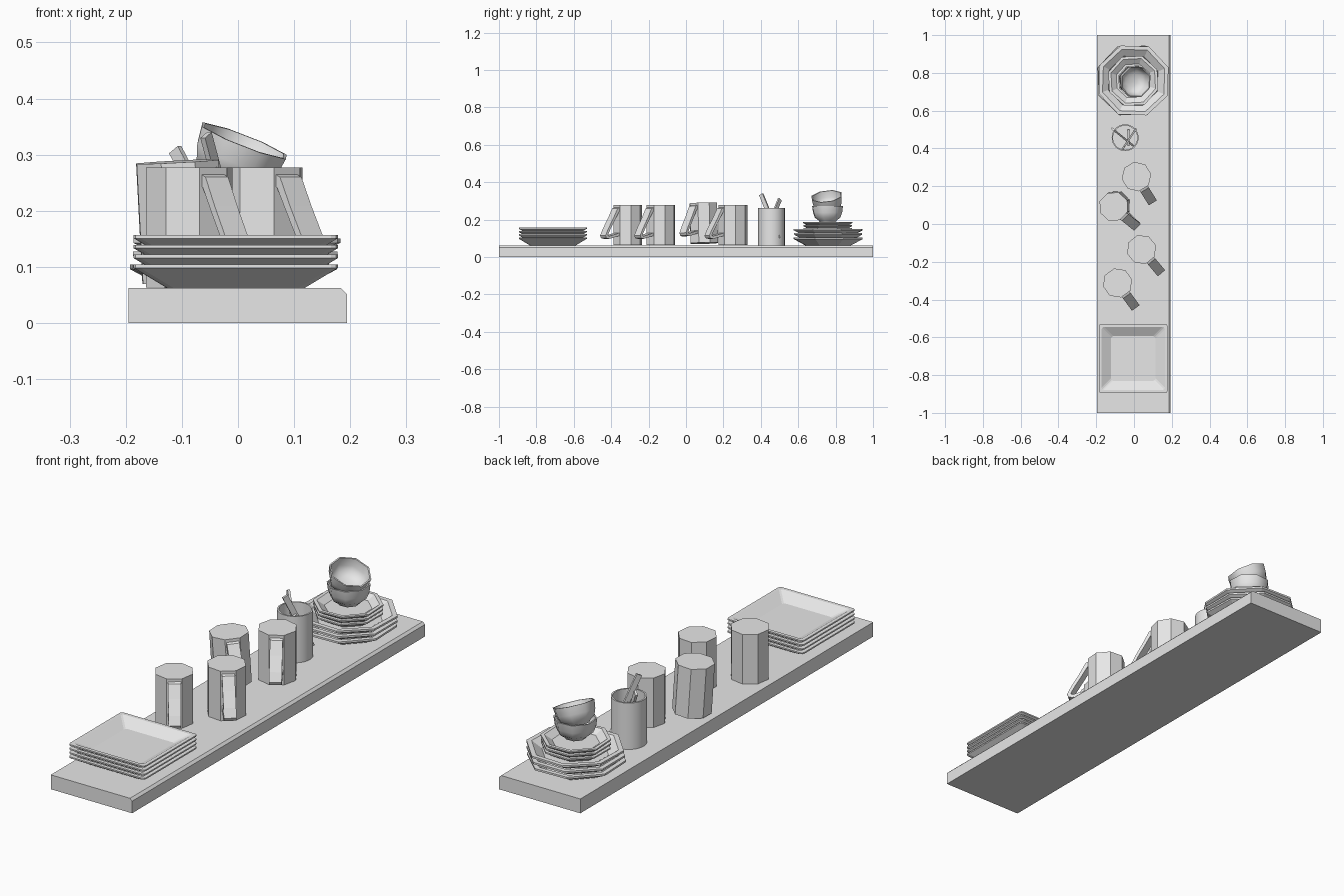
import bpy, bmesh, math
from mathutils import Vector, Matrix

if "Cube" in bpy.data.objects:
    bpy.data.objects.remove(bpy.data.objects["Cube"])

grey = bpy.data.materials.new("light_grey")
grey.diffuse_color = (0.8, 0.8, 0.8, 1)
grey.use_nodes = True
grey.node_tree.nodes["Principled BSDF"].inputs["Base Color"].default_value = grey.diffuse_color


def finish(name, bm, mat=None, smooth=None):
    bmesh.ops.recalc_face_normals(bm, faces=bm.faces)
    me = bpy.data.meshes.new(name)
    bm.to_mesh(me)
    bm.free()
    me.materials.append(grey)
    ob = bpy.data.objects.new(name, me)
    bpy.context.collection.objects.link(ob)
    if mat:
        ob.matrix_world = mat
    if smooth:
        bpy.ops.object.select_all(action='DESELECT')
        ob.select_set(True)
        bpy.context.view_layer.objects.active = ob
        bpy.ops.object.shade_smooth_by_angle(angle=math.radians(smooth))
    return ob


def loft(rings, cyclic=False):
    """Bridge matching rings of points; cap both ends, or close end to start."""
    bm = bmesh.new()
    vr = [[bm.verts.new(p) for p in r] for r in rings]
    n = len(vr[0])
    pairs = list(zip(vr, vr[1:])) + ([(vr[-1], vr[0])] if cyclic else [])
    for a, b in pairs:
        for i in range(n):
            j = (i + 1) % n
            bm.faces.new((a[i], a[j], b[j], b[i]))
    if not cyclic:
        bm.faces.new(vr[0])
        bm.faces.new(vr[-1])
    return bm


def circle(r, z, n, turn=0.0):
    return [(r * math.cos(turn + math.tau * i / n), r * math.sin(turn + math.tau * i / n), z)
            for i in range(n)]


def rounded_square(h, z, c):
    pts = []
    for k in range(4):
        for a in (0, 45, 90):
            t = math.radians(a)
            v = Vector((h - c + c * math.cos(t), h - c + c * math.sin(t), z))
            pts.append(Matrix.Rotation(k * math.pi / 2, 3, 'Z') @ v)
    return pts


def place(x, y, z, turn=0.0):
    return Matrix.Translation((x, y, z)) @ Matrix.Rotation(math.radians(turn), 4, 'Z')


# Shelf board with one chamfered long edge
section = [(-0.195, 0), (0.194, 0), (0.194, 0.052), (0.184, 0.062), (-0.195, 0.062)]
finish("shelf", loft([[(x, y, z) for x, z in section] for y in (-1, 1)]))

# Stack of square plates
for i in range(4):
    prof = [(0.122, 0), (0.182, 0.036), (0.182, 0.042), (0.167, 0.042), (0.118, 0.012)]
    finish(f"square_plate_{i + 1}",
           loft([rounded_square(h, z, 0.012) for h, z in prof]),
           place(-0.004, -0.712, 0.062 + 0.0177 * i))

# Stacks of eight-sided plates: three large, three small
turn8 = math.pi / 8
for i in range(3):
    prof = [(0.13, 0), (0.197, 0.034), (0.197, 0.042), (0.176, 0.042), (0.135, 0.014)]
    finish(f"large_plate_{i + 1}", loft([circle(r, z, 8, turn8) for r, z in prof]),
           place(-0.005 + 0.003 * (i - 1), 0.76, 0.062 + 0.0235 * i, 2 - 2 * i))
for i in range(3):
    prof = [(0.095, 0), (0.14, 0.026), (0.14, 0.032), (0.125, 0.032), (0.095, 0.012)]
    finish(f"small_plate_{i + 1}", loft([circle(r, z, 8, turn8) for r, z in prof]),
           place(-0.004, 0.758, 0.123 + 0.0165 * i, 2 * i - 1))

# Two bowls, the upper one tipped inside the lower
bowl = [(0.045, 0), (0.05, 0.008), (0.072, 0.024), (0.082, 0.05), (0.087, 0.085),
        (0.081, 0.085), (0.076, 0.05), (0.062, 0.027), (0.035, 0.016), (0.01, 0.014)]


def make_bowl(name, mat):
    finish(name, loft([circle(r, z, 8, turn8) for r, z in bowl]), mat, 50)


make_bowl("lower_bowl", place(-0.001, 0.757, 0.187, 4))
axis = Vector((0.36, -0.12, 0.92)).normalized()
tip = Vector((0, 0, 1)).rotation_difference(axis).to_matrix().to_4x4()
make_bowl("upper_bowl", Matrix.Translation(Vector((0.011, 0.752, 0.325)) - axis * 0.085) @ tip)

# Round holder for cutlery
prof = [(0.071, 0), (0.071, 0.2), (0.064, 0.2), (0.064, 0.01)]
finish("cutlery_holder", loft([circle(r, z, 32) for r, z in prof]),
       place(-0.047, 0.457, 0.062), 40)

# Cutlery handles: flat bars leaning in the holder
sticks = [((-0.005, 0.415, 0.1), (-0.112, 0.502, 0.309)),
          ((0.005, 0.497, 0.1), (-0.057, 0.402, 0.335)),
          ((-0.03, 0.49, 0.08), (-0.03, 0.425, 0.25))]
for i, (a, b) in enumerate(sticks):
    a, b = Vector(a), Vector(b)
    bm = bmesh.new()
    bmesh.ops.create_cube(bm, size=1)
    bmesh.ops.scale(bm, vec=(0.010, 0.024, (b - a).length), verts=bm.verts)
    rot = (b - a).to_track_quat('Z', 'Y').to_matrix().to_4x4()
    finish(f"cutlery_{i + 1}", bm, Matrix.Translation((a + b) / 2) @ rot)

# Upturned eight-sided mugs with a flat strap handle on one face
outer = [(0.066, 0.204), (0.084, 0.197), (0.112, 0.145), (0.146, 0.088), (0.164, 0.052),
         (0.158, 0.038), (0.14, 0.034), (0.066, 0.052)]
inner = [(0.066, 0.184), (0.076, 0.178), (0.102, 0.134), (0.132, 0.085), (0.148, 0.055),
         (0.146, 0.051), (0.138, 0.049), (0.066, 0.067)]
mugs = [(0.013, 0.251, -58, False), (-0.103, 0.098, -44, True),
        (0.04, -0.135, -50, False), (-0.087, -0.312, -54, False)]
for i, (x, y, ang, tilted) in enumerate(mugs):
    mat = place(x, y, 0.063, ang)
    if tilted:
        lean = Matrix.Rotation(math.radians(-3), 4, 'Y') @ Matrix.Rotation(math.radians(1.5), 4, 'X')
        mat = Matrix.Translation((x + 0.006, y, 0.074)) @ lean @ Matrix.Rotation(math.radians(ang), 4, 'Z')
    finish(f"mug_{i + 1}", loft([circle(0.079, z, 8, turn8) for z in (0, 0.214)]), mat)
    w = 0.025
    rings = [[(o[0], -w, o[1]), (o[0], w, o[1]), (n[0], w, n[1]), (n[0], -w, n[1])]
             for o, n in zip(outer, inner)]
    finish(f"mug_handle_{i + 1}", loft(rings), mat)
